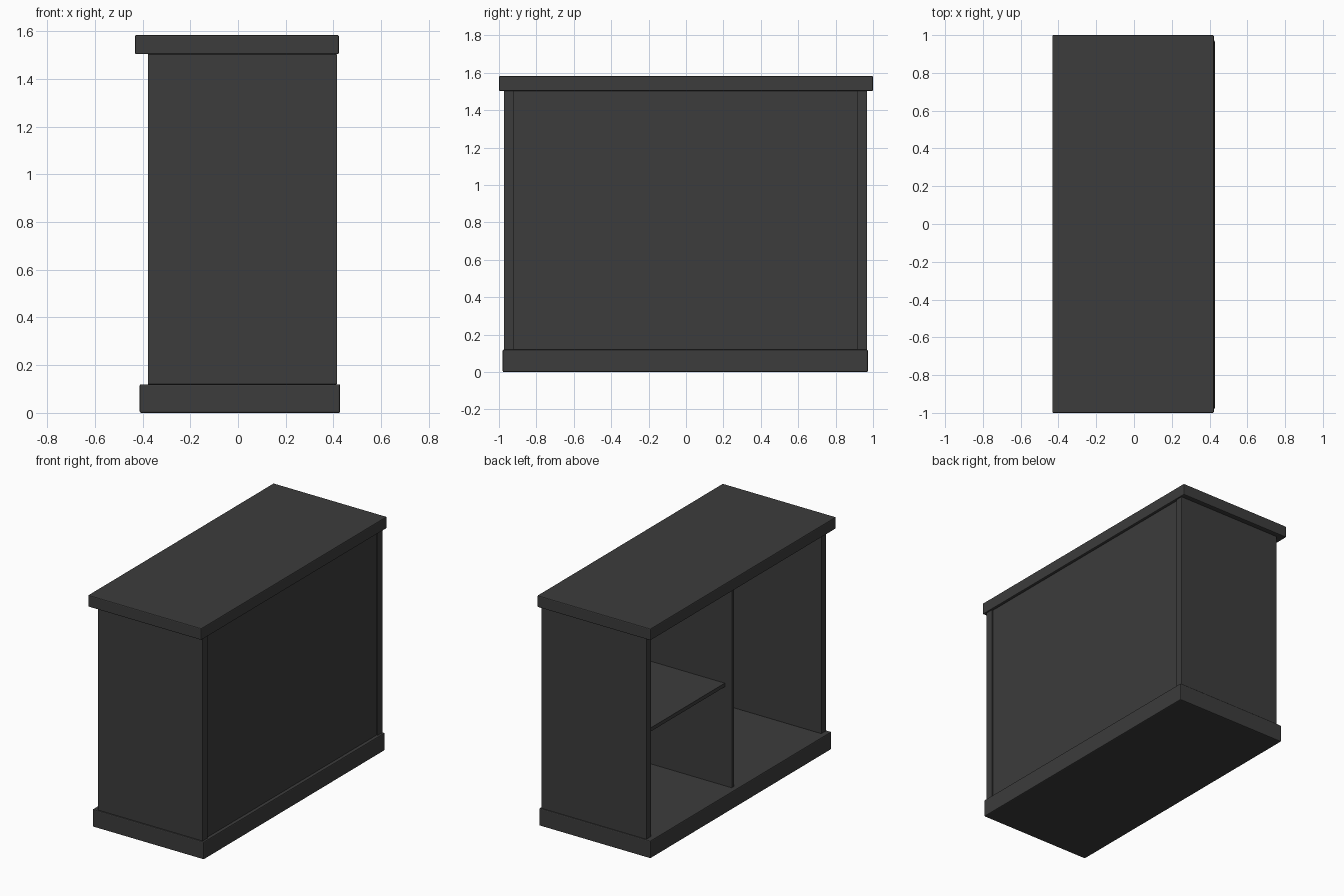
import bpy

default_cube = bpy.data.objects.get("Cube")
if default_cube:
    bpy.data.objects.remove(default_cube, do_unlink=True)

# Single painted finish
finish = bpy.data.materials.new("charcoal_grey")
finish.use_nodes = True
colour = (0.045, 0.045, 0.045, 1)
finish.diffuse_color = colour
bsdf = finish.node_tree.nodes["Principled BSDF"]
bsdf.inputs["Base Color"].default_value = colour
bsdf.inputs["Roughness"].default_value = 0.7


def board(name, x, y, z, bevel=0.0):
    """Box spanning the given (low, high) ranges, with optional eased edges."""
    centre = [(a + b) / 2 for a, b in (x, y, z)]
    bpy.ops.mesh.primitive_cube_add(size=1, location=centre)
    obj = bpy.context.object
    obj.name = obj.data.name = name
    obj.scale = [b - a for a, b in (x, y, z)]
    bpy.ops.object.transform_apply(location=False, rotation=False, scale=True)
    obj.data.materials.append(finish)
    if bevel:
        mod = obj.modifiers.new("eased_edges", 'BEVEL')
        mod.width = bevel
        mod.segments = 2
    return obj


BASE_TOP, BODY_TOP = 0.12, 1.503
OPEN_X, BACK_X = -0.378, 0.415
FRONT_Y, REAR_Y = -0.973, 0.968
SIDE = 0.054
body_z = (BASE_TOP, BODY_TOP)

# Plinth and overhanging top
board("plinth", (-0.412, 0.428), (-0.98, 0.972), (0, BASE_TOP), 0.006)
board("top_slab", (-0.432, 0.423), (-1, 1), (BODY_TOP, 1.583), 0.006)

# End panels
board("front_end_panel", (OPEN_X, BACK_X), (FRONT_Y, FRONT_Y + SIDE), body_z, 0.002)
board("rear_end_panel", (OPEN_X, BACK_X), (REAR_Y - SIDE, REAR_Y), body_z, 0.002)

# Closing panel, set just inside the end panels
PANEL_X = BACK_X - 0.03
board("closing_panel", (PANEL_X, BACK_X - 0.01),
      (FRONT_Y + SIDE, REAR_Y - SIDE), body_z)

# Middle divider and the shelf in the rear compartment
board("divider", (OPEN_X, PANEL_X), (0.025, 0.046), body_z)
board("shelf", (-0.325, PANEL_X), (0.046, REAR_Y - SIDE), (0.795, 0.82))
